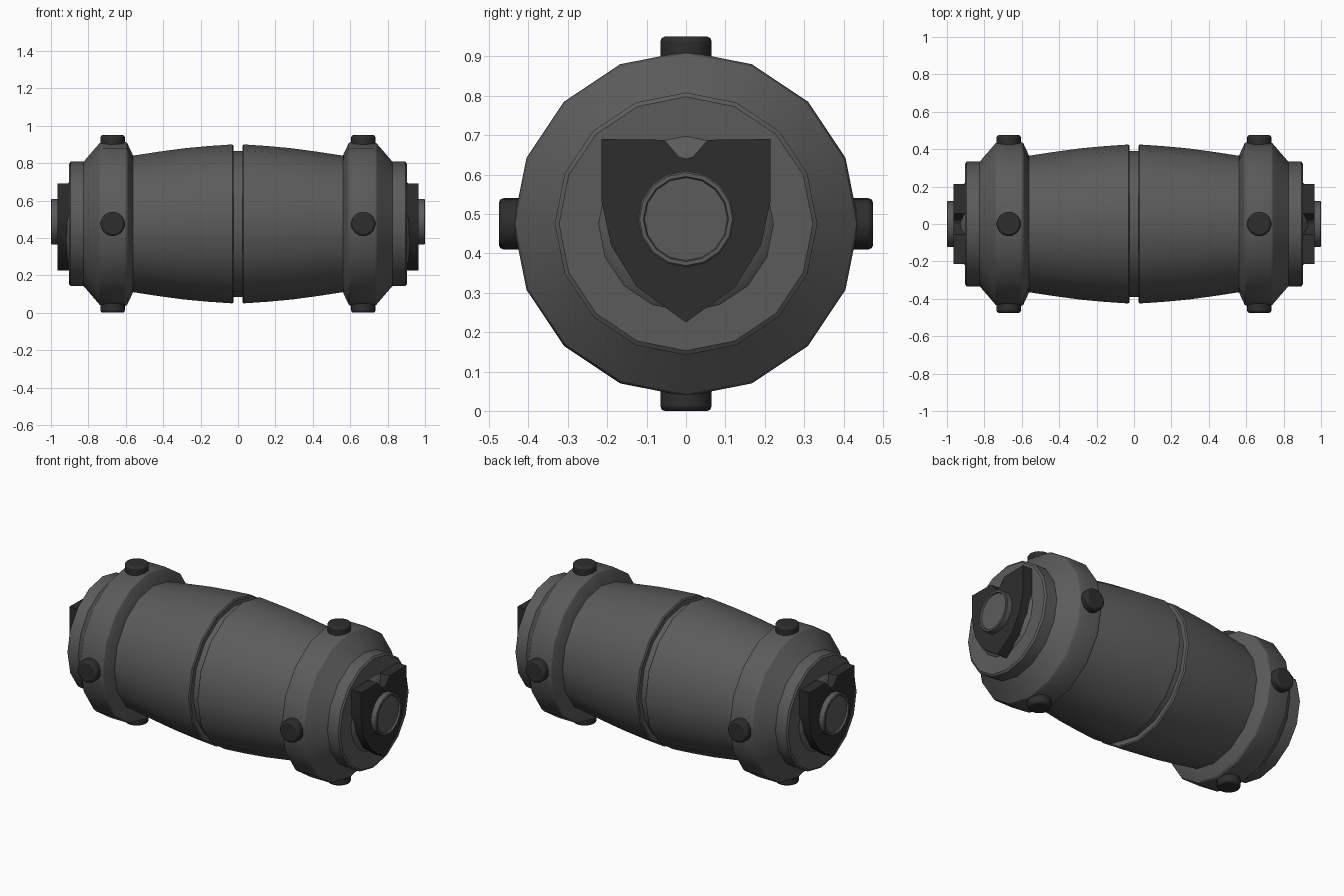
import bpy, bmesh, math
from mathutils import Matrix, Vector

AXIS_Z = 0.475

cube = bpy.data.objects.get("Cube")
if cube:
    bpy.data.objects.remove(cube, do_unlink=True)


def material(name, rgb):
    mat = bpy.data.materials.new(name)
    mat.use_nodes = True
    colour = (*rgb, 1.0)
    mat.diffuse_color = colour
    mat.node_tree.nodes["Principled BSDF"].inputs["Base Color"].default_value = colour
    return mat


GREY = material("gunmetal grey", (0.105, 0.105, 0.105))
DARK = material("dark charcoal", (0.027, 0.027, 0.027))


def finish(name, bm, mat, angle=30, bevel=0):
    bmesh.ops.recalc_face_normals(bm, faces=bm.faces)
    mesh = bpy.data.meshes.new(name)
    bm.to_mesh(mesh)
    bm.free()
    mesh.materials.append(mat)
    obj = bpy.data.objects.new(name, mesh)
    bpy.context.collection.objects.link(obj)
    if bevel:
        mod = obj.modifiers.new("soft edges", "BEVEL")
        mod.width = bevel
        mod.segments = 2
        mod.limit_method = "ANGLE"
        mod.angle_limit = math.radians(50)
    bpy.ops.object.select_all(action="DESELECT")
    bpy.context.view_layer.objects.active = obj
    obj.select_set(True)
    bpy.ops.object.shade_smooth_by_angle(angle=math.radians(angle))
    return obj


def lathe(name, profile, mat, side=1, sides=16, z=AXIS_Z, angle=30):
    """Turn (x, radius) points about the lengthwise axis and cap both ends."""
    bm = bmesh.new()
    rings = []
    for x, r in profile:
        turns = [math.tau * i / sides for i in range(sides)]
        rings.append([bm.verts.new((side * x, r * math.sin(a), z + r * math.cos(a)))
                      for a in turns])
    for a, b in zip(rings, rings[1:]):
        for i in range(sides):
            j = (i + 1) % sides
            bm.faces.new((a[i], a[j], b[j], b[i]))
    bm.faces.new(rings[0])
    bm.faces.new(rings[-1])
    return finish(name, bm, mat, angle)


def shield(name, side):
    """Notched shield plate, extruded outward from the end cap."""
    half = [(0.0, 0.64), (0.018, 0.645), (0.055, 0.688), (0.215, 0.69),
            (0.215, 0.535), (0.19, 0.42), (0.125, 0.315)]
    outline = half + [(0.0, 0.225)] + [(-y, z) for y, z in reversed(half[1:])]
    bm = bmesh.new()
    face = bm.faces.new([bm.verts.new((side * 0.88, y, z)) for y, z in outline])
    out = bmesh.ops.extrude_face_region(bm, geom=[face])["geom"]
    verts = [v for v in out if isinstance(v, bmesh.types.BMVert)]
    bmesh.ops.translate(bm, verts=verts, vec=(side * 0.085, 0, 0))
    return finish(name, bm, DARK)


def knob(name, x, turn):
    """Round stud pointing outward from the ring."""
    rot = Matrix.Rotation(turn, 4, "X")
    place = Matrix.Translation(Vector((x, 0, AXIS_Z))) @ rot @ Matrix.Translation((0, 0, 0.435))
    bm = bmesh.new()
    bmesh.ops.create_cone(bm, cap_ends=True, segments=24, radius1=0.065,
                          radius2=0.065, depth=0.08, matrix=place)
    return finish(name, bm, DARK, 40, 0.012)


# Groove core between the two barrel halves
lathe("centre_groove", [(-0.04, 0.39), (0.04, 0.39)], GREY)

for label, side in (("left", 1), ("right", -1)):
    # Bulging barrel half
    lathe(label + "_barrel",
          [(0.024, 0.37), (0.024, 0.418), (0.03, 0.425), (0.16, 0.416),
           (0.29, 0.404), (0.43, 0.385), (0.58, 0.362)], GREY, side)
    # Wide ring sloping into the end collar
    lathe(label + "_ring",
          [(0.56, 0.34), (0.563, 0.37), (0.592, 0.432), (0.602, 0.438),
           (0.725, 0.438), (0.74, 0.432), (0.825, 0.333)], GREY, side, angle=25)
    lathe(label + "_collar",
          [(0.8, 0.333), (0.895, 0.333), (0.903, 0.322)], GREY, side)
    # Low boss behind the shield
    lathe(label + "_boss", [(0.89, 0.235), (0.91, 0.215), (0.93, 0.165)], GREY, side)
    shield(label + "_shield", side)
    # Round button with a shallow recessed face
    lathe(label + "_button",
          [(0.95, 0.122), (0.996, 0.122), (1.0, 0.118), (1.0, 0.108), (0.99, 0.105)],
          GREY, side, z=0.487)
    # Four studs around the ring
    for i, spot in enumerate(("top", "front", "bottom", "back")):
        knob(f"{label}_{spot}_stud", side * 0.67, i * math.pi / 2)
